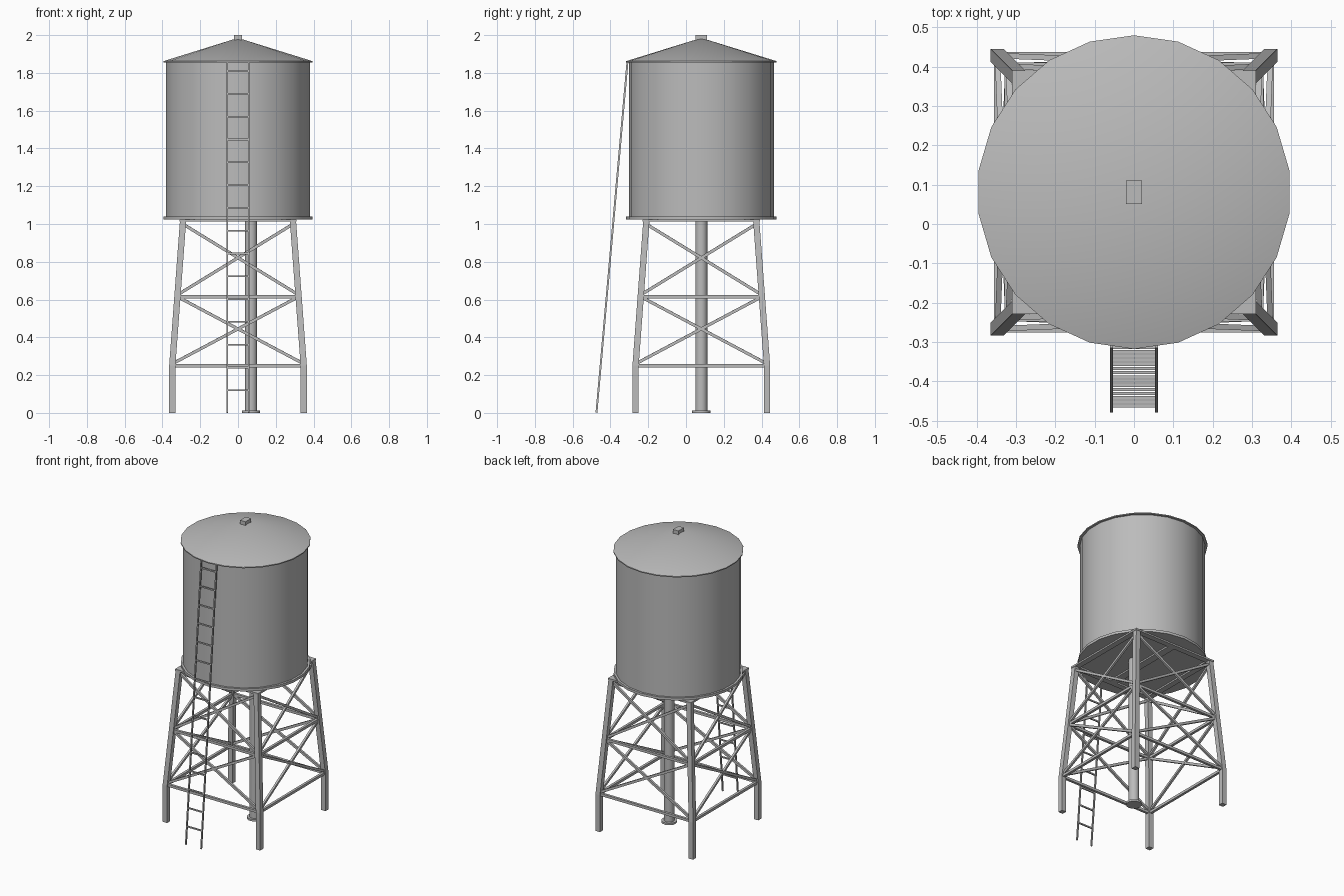
import bpy, bmesh, math
from mathutils import Matrix, Vector

cube = bpy.data.objects.get("Cube")
if cube:
    bpy.data.objects.remove(cube, do_unlink=True)

grey = bpy.data.materials.new("galvanised_grey")
grey.use_nodes = True
GREY = (0.5, 0.5, 0.5, 1.0)
grey.diffuse_color = GREY
grey.node_tree.nodes["Principled BSDF"].inputs["Base Color"].default_value = GREY

CY = 0.081            # tower axis in y
SIDES = 22            # tank facets


def finish(name, bm, smooth=False):
    bmesh.ops.remove_doubles(bm, verts=bm.verts, dist=1e-5)
    bmesh.ops.recalc_face_normals(bm, faces=bm.faces)
    mesh = bpy.data.meshes.new(name)
    bm.to_mesh(mesh)
    bm.free()
    mesh.materials.append(grey)
    if smooth:
        mesh.shade_smooth()
        mesh.set_sharp_from_angle(angle=math.radians(30))
    obj = bpy.data.objects.new(name, mesh)
    bpy.context.collection.objects.link(obj)
    return obj


def lathe(name, profile, sides, x=0.0):
    """Revolve (radius, z) points around a vertical axis."""
    bm = bmesh.new()
    rings = []
    for r, z in profile:
        ring = []
        for i in range(sides):
            a = math.pi / 2 + math.tau * i / sides
            ring.append(bm.verts.new((x + r * math.cos(a), CY + r * math.sin(a), z)))
        rings.append(ring)
    for low, high in zip(rings, rings[1:]):
        for i in range(sides):
            j = (i + 1) % sides
            bm.faces.new((low[i], low[j], high[j], high[i]))
    return finish(name, bm, smooth=True)


def bar(bm, a, b, width, depth):
    """Add a rectangular bar running from a to b."""
    a, b = Vector(a), Vector(b)
    d = b - a
    rot = d.to_track_quat('Z', 'Y').to_matrix().to_4x4()
    size = Matrix.Diagonal((width, depth, d.length, 1))
    bmesh.ops.create_cube(bm, size=1, matrix=Matrix.Translation((a + b) / 2) @ rot @ size)


# Tank shell, floor rim, roof
lathe("tank_shell", [(0, 1.03), (0.384, 1.03), (0.384, 1.857), (0, 1.857)], SIDES)
lathe("tank_floor_rim", [(0, 1.023), (0.398, 1.023), (0.398, 1.04), (0, 1.04)], SIDES)
lathe("tank_roof", [(0, 1.855), (0.399, 1.855), (0.399, 1.862), (0, 1.985)], SIDES)

# Roof hatch
bm = bmesh.new()
bar(bm, (0, CY, 1.96), (0, CY, 2.0), 0.04, 0.06)
finish("roof_hatch", bm)

# Central supply pipe with foot flange
lathe("supply_pipe", [(0, 0), (0.048, 0), (0.048, 0.013), (0.032, 0.013),
                      (0.032, 1.025), (0, 1.025)], 16, x=0.069)

# Legs: straight foot, then leaning inward
KNEE, TOP = 0.25, 1.015
FOOT_R, TOP_R, HALF = 0.348, 0.291, 0.0165


def leg_radius(z):
    t = max(0.0, (z - KNEE) / (TOP - KNEE))
    return FOOT_R + (TOP_R - FOOT_R) * t


CORNERS = [(-1, -1), (1, -1), (1, 1), (-1, 1)]
LEG_NAMES = ["front_right_leg", "front_left_leg", "back_left_leg", "back_right_leg"]
for name, (sx, sy) in zip(LEG_NAMES, CORNERS):
    bm = bmesh.new()
    rings = []
    for z in (0, KNEE, TOP):
        r = leg_radius(z)
        rings.append([bm.verts.new((sx * r + HALF * u, CY + sy * r + HALF * v, z))
                      for u, v in CORNERS])
    for low, high in zip(rings, rings[1:]):
        for i in range(4):
            j = (i + 1) % 4
            bm.faces.new((low[i], low[j], high[j], high[i]))
    bm.faces.new(rings[0])
    bm.faces.new(rings[-1])
    finish(name, bm)


# Girts and crossed braces on all four sides
def node(corner, z):
    r = leg_radius(z)
    return (corner[0] * r, CY + corner[1] * r, z)


girts, braces = bmesh.new(), bmesh.new()
LEVELS = [KNEE, 0.615, 1.0]
for i in range(4):
    a, b = CORNERS[i], CORNERS[(i + 1) % 4]
    for z in LEVELS[:2]:
        bar(girts, node(a, z), node(b, z), 0.017, 0.017)
    for z0, z1 in zip(LEVELS, LEVELS[1:]):
        bar(braces, node(a, z0 + 0.01), node(b, z1), 0.014, 0.016)
        bar(braces, node(b, z0 + 0.01), node(a, z1), 0.014, 0.016)
finish("horizontal_girts", girts)
finish("cross_braces", braces)

# Support frame under the tank: four edge beams and a middle joist
bm = bmesh.new()
for s in (-1, 1):
    bar(bm, (-0.31, CY + s * 0.291, 1.019), (0.31, CY + s * 0.291, 1.019), 0.038, 0.012)
    bar(bm, (s * 0.291, CY - 0.31, 1.019), (s * 0.291, CY + 0.31, 1.019), 0.038, 0.012)
bar(bm, (0, CY - 0.29, 1.019), (0, CY + 0.29, 1.019), 0.05, 0.012)
finish("support_frame", bm)

# Leaning ladder
LADDER_TOP = 1.857


def ladder_y(z):
    return -0.474 + 0.164 * z / LADDER_TOP


bm = bmesh.new()
for s in (-1, 1):
    bar(bm, (s * 0.057, ladder_y(0), 0.001),
        (s * 0.057, ladder_y(LADDER_TOP), LADDER_TOP), 0.008, 0.01)
finish("ladder_rails", bm)

bm = bmesh.new()
for i in range(15):
    z = 0.12 + 0.1207 * i
    bar(bm, (-0.057, ladder_y(z), z), (0.057, ladder_y(z), z), 0.008, 0.009)
finish("ladder_rungs", bm)
